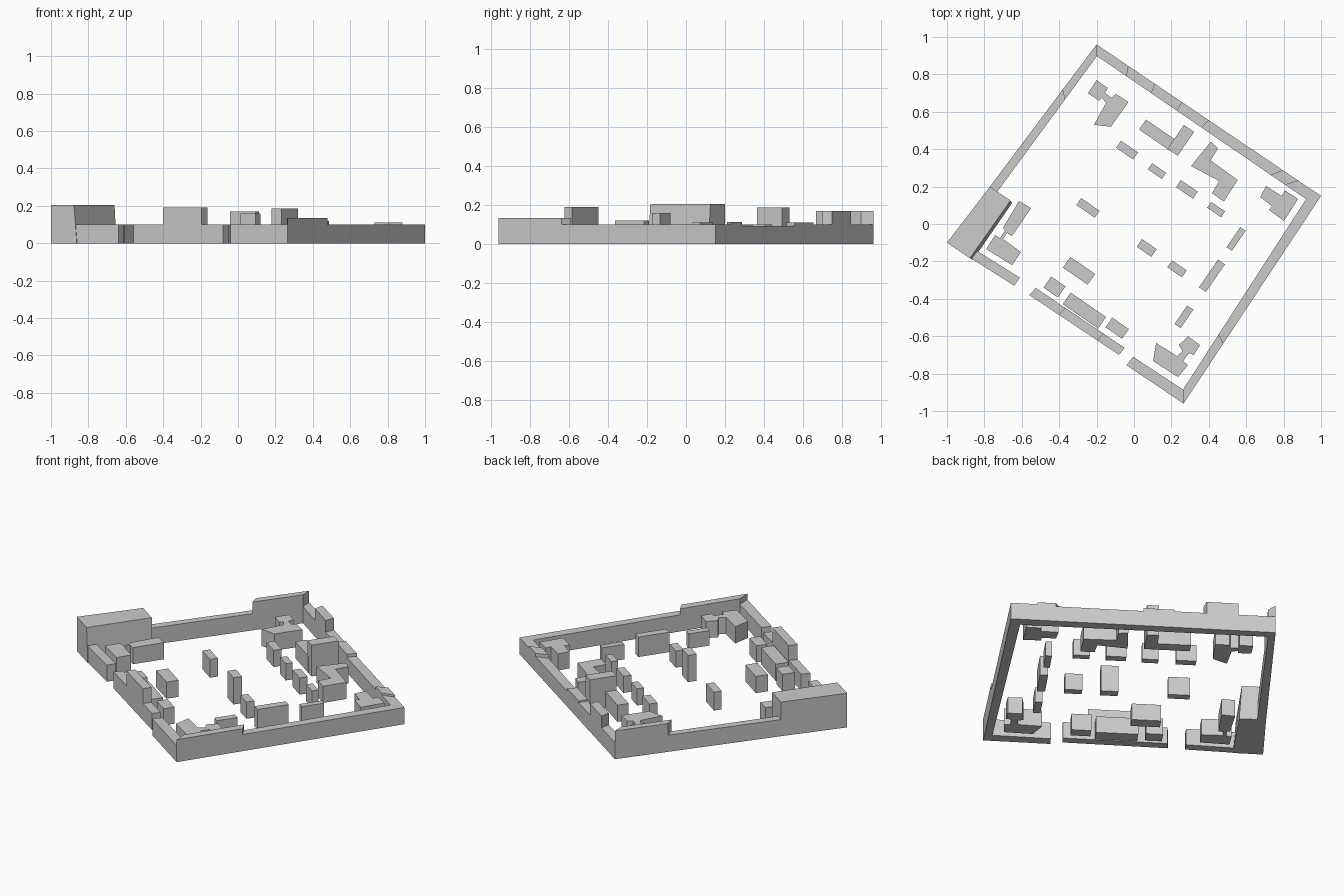
import bpy, math
from mathutils import Vector


def prism(name, pts, h, base=None):
    """Extrude a plan outline from the ground to height h (optional different base)."""
    base = base or pts
    area = sum(a[0] * b[1] - b[0] * a[1] for a, b in zip(pts, pts[1:] + pts[:1]))
    if area < 0:
        pts, base = pts[::-1], base[::-1]
    n = len(pts)
    verts = [(x, y, 0) for x, y in base] + [(x, y, h) for x, y in pts]
    faces = [list(range(n))[::-1], list(range(n, 2 * n))]
    faces += [[i, (i + 1) % n, n + (i + 1) % n, n + i] for i in range(n)]
    me = bpy.data.meshes.new(name)
    me.from_pydata(verts, [], faces)
    ob = bpy.data.objects.new(name, me)
    bpy.context.collection.objects.link(ob)
    return ob


def block(name, x, y, l, w, h=0.1):
    """Box aligned with the tilted compound: l along the back wall, w across it."""
    a = math.radians(-34.5)
    u = Vector((math.cos(a), math.sin(a))) * l / 2
    v = Vector((-math.sin(a), math.cos(a))) * w / 2
    c = Vector((x, y))
    return prism(name, [tuple(c + p) for p in (-u - v, u - v, u + v, -u + v)], h)


def wall(name, outer, inner, steps):
    """Straight wall cut in sections (end fraction, height)."""
    o0, o1, i0, i1 = map(Vector, outer + inner)
    t0 = 0
    for k, (t1, h) in enumerate(steps):
        prism(f"{name}_{k}", [tuple(o0.lerp(o1, t0)), tuple(o0.lerp(o1, t1)),
                              tuple(i0.lerp(i1, t1)), tuple(i0.lerp(i1, t0))], h)
        t0 = t1


# Perimeter walls
top_o, right_o, bot_o = (-.2, .96), (1, .15), (.265, -.96)
top_i, right_i, bot_i = (-.198, .898), (.92, .133), (.262, -.885)
wall("back_wall", [top_o, right_o], [top_i, right_i],
     [(.14, .1), (.26, .17), (.38, .1), (.5, .11), (.83, .092), (.9, .112), (1, .1)])
wall("right_wall", [bot_o, right_o], [bot_i, right_i], [(.29, .135), (1, .1)])
wall("left_wall", [top_o, (-.77, .2)], [top_i, (-.733, .17)], [(.32, .17), (1, .1)])
wall("front_wall_west", [(-.877, -.18), (-.64, -.33)], [(-.845, -.14), (-.61, -.287)], [(1, .1)])
wall("front_wall_middle", [(-.56, -.38), (-.08, -.70)], [(-.525, -.342), (-.05, -.662)],
     [(.33, .1), (.76, .19), (1, .1)])
wall("front_wall_east", [(-.04, -.755), bot_o], [(-.005, -.71), bot_i], [(1, .1)])

# Tall corner building with one leaning side
prism("corner_building", [(-1, -.10), (-.77, .20), (-.66, .125), (-.877, -.183)], .205,
      [(-1, -.10), (-.77, .20), (-.65, .115), (-.862, -.193)])

# Free-standing blocks: x, y, length, width, height
blocks = [
    (-.037, .395, .11, .046, .1), (.123, .283, .09, .04, .1),
    (.283, .185, .11, .046, .1), (.439, .077, .09, .038, .1),
    (-.246, .086, .12, .045, .11), (.068, -.128, .095, .05, .16),
    (.23, -.24, .095, .045, .1), (-.294, -.25, .16, .07, .1),
    (-.425, -.337, .093, .072, .1), (-.09, -.557, .108, .063, .1),
    (-.265, -.463, .23, .075, .1), (.417, -.277, .045, .18, .12),
    (.546, -.08, .035, .13, .09), (.267, -.496, .04, .12, .09),
    (.25, .447, .066, .155, .187), (.128, .475, .2, .065, .1),
]
for k, b in enumerate(blocks):
    block(f"block_{k}", *b)

# Irregular buildings
prism("angled_building", [(.41, .44), (.45, .405), (.41, .34), (.555, .235), (.48, .12),
                          (.417, .165), (.455, .23), (.305, .31)], .1)
prism("back_corner_building", [(-.2, .77), (-.14, .727), (-.155, .70), (-.12, .675),
                               (-.096, .695), (-.03, .652), (-.123, .52), (-.214, .53),
                               (-.15, .647), (-.17, .675), (-.187, .658), (-.246, .70)], .1)
prism("right_corner_building", [(.706, .203), (.79, .15), (.807, .18), (.877, .134),
                                (.802, .016), (.722, .075), (.738, .096), (.674, .144)], .1)
prism("front_corner_building", [(.118, -.636), (.23, -.706), (.26, -.68), (.24, -.647),
                                (.289, -.6), (.353, -.647), (.32, -.70), (.294, -.69),
                                (.262, -.733), (.289, -.754), (.235, -.818), (.102, -.733)], .1)
prism("left_corner_building", [(-.615, .123), (-.55, .085), (-.652, -.064), (-.68, -.048),
                               (-.70, -.08), (-.604, -.15), (-.652, -.22), (-.79, -.134),
                               (-.743, -.059), (-.717, -.075), (-.69, -.037), (-.70, -.02)], .1)
